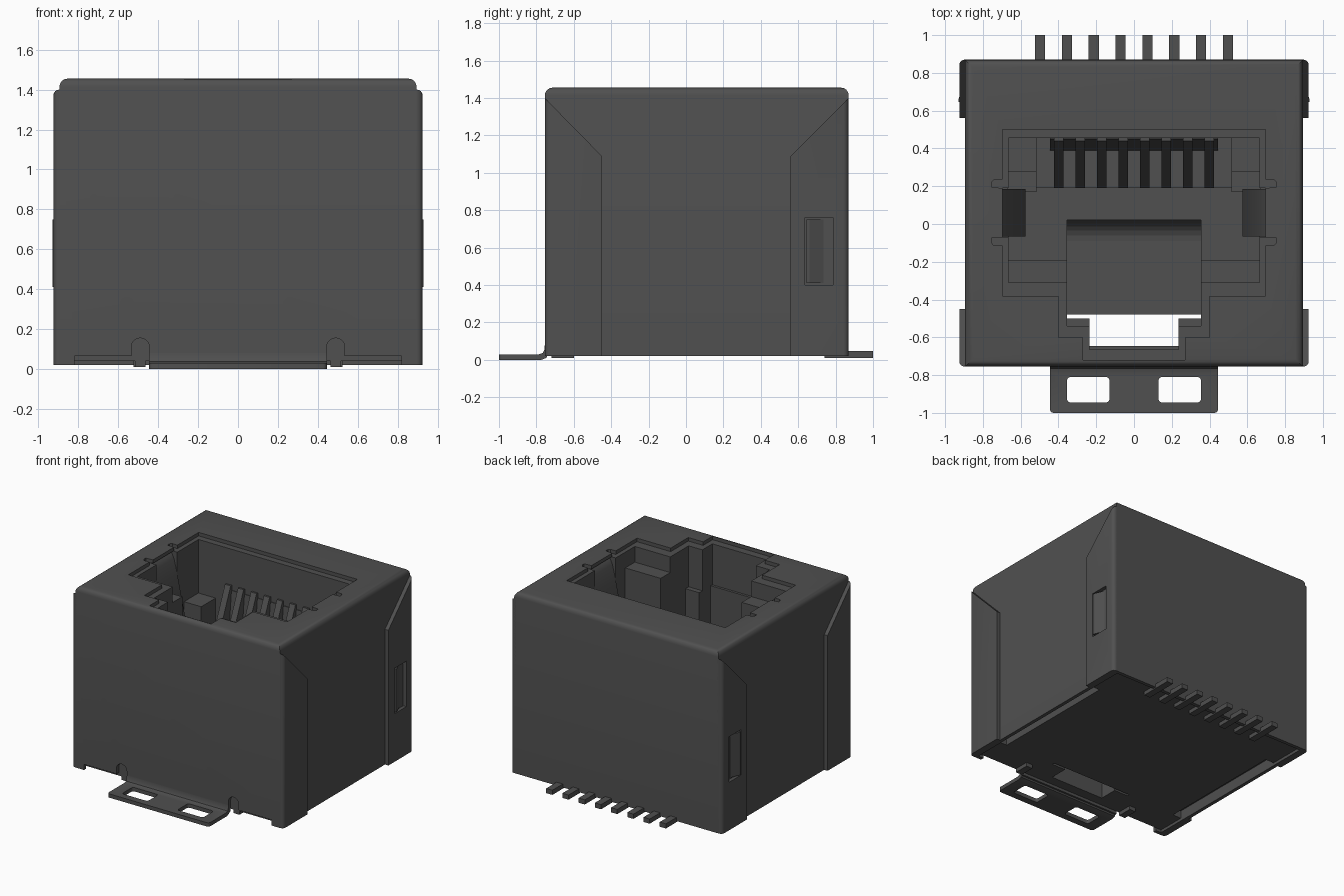
import bpy, bmesh, math
from mathutils import Vector

cube = bpy.data.objects.get("Cube")
if cube:
    bpy.data.objects.remove(cube, do_unlink=True)

mat = bpy.data.materials.new("dark grey")
mat.use_nodes = True
GREY = (0.08, 0.08, 0.08, 1)
mat.diffuse_color = GREY
mat.node_tree.nodes["Principled BSDF"].inputs["Base Color"].default_value = GREY


def prism(name, pts, lo, hi, axis="z"):
    """Extrude a 2D outline along an axis: z takes (x, y), x takes (y, z), y takes (x, z)."""
    place = {"z": lambda a, b, t: (a, b, t),
             "x": lambda a, b, t: (t, a, b),
             "y": lambda a, b, t: (a, t, b)}[axis]
    bm = bmesh.new()
    face = bm.faces.new([bm.verts.new(place(a, b, lo)) for a, b in pts])
    ext = bmesh.ops.extrude_face_region(bm, geom=[face])
    move = Vector(place(0, 0, hi - lo))
    bmesh.ops.translate(bm, vec=move, verts=[v for v in ext["geom"] if isinstance(v, bmesh.types.BMVert)])
    bmesh.ops.recalc_face_normals(bm, faces=bm.faces)
    me = bpy.data.meshes.new(name)
    bm.to_mesh(me)
    bm.free()
    me.materials.append(mat)
    ob = bpy.data.objects.new(name, me)
    bpy.context.collection.objects.link(ob)
    return ob


def box(name, x0, x1, y0, y1, z0, z1):
    return prism(name, [(x0, y0), (x1, y0), (x1, y1), (x0, y1)], z0, z1)


def both(half):
    """Complete a right-half outline by reflecting it in x."""
    return half + [(-x, y) for x, y in reversed(half)]


def cut(ob, *cutters):
    for c in cutters:
        m = ob.modifiers.new("cut", "BOOLEAN")
        m.operation, m.solver, m.object = "DIFFERENCE", "EXACT", c
        bpy.context.view_layer.objects.active = ob
        bpy.ops.object.modifier_apply(modifier=m.name)
        bpy.data.objects.remove(c, do_unlink=True)


def bevel(ob, width, rule, segments=4):
    """Round the edges whose two end points satisfy the rule."""
    bm = bmesh.new()
    bm.from_mesh(ob.data)
    edges = [e for e in bm.edges if rule(e.verts[0].co, e.verts[1].co)]
    bmesh.ops.bevel(bm, geom=edges, offset=width, segments=segments, profile=0.5, affect="EDGES")
    bm.to_mesh(ob.data)
    bm.free()


def smooth(ob):
    bpy.ops.object.select_all(action="DESELECT")
    ob.select_set(True)
    bpy.context.view_layer.objects.active = ob
    bpy.ops.object.shade_smooth_by_angle(angle=math.radians(35))


# Sheet metal shield: open-bottomed box with a stepped mouth in the top
shield = box("shield", -.895, .895, -.755, .87, .02, 1.455)
bevel(shield, .04, lambda a, b: a.z > 1.4 and b.z > 1.4)
mouth = both([(.695, .5), (.695, .235), (.74, .235), (.755, .22), (.755, .195), (.695, .19),
              (.695, -.07), (.755, -.075), (.755, -.10), (.74, -.115), (.695, -.115),
              (.695, -.38), (.4, -.38), (.4, -.6), (.27, -.6), (.27, -.72)])
cut(shield, box("hollow", -.867, .867, -.727, .842, -.1, 1.427),
    prism("mouth_cutter", mouth, 1.3, 1.6))
for s in (-1, 1):
    # Bottom edge reliefs beside the solder tab
    arch = [(s * .49 + .045 * math.cos(t * math.pi / 10), .11 + .045 * math.sin(t * math.pi / 10))
            for t in range(11)]
    arch += [(s * .49 - .045, -.1), (s * .49 + .045, -.1)]
    x0, x1 = sorted((s * .5, s * .82))
    cut(shield, prism("arch_cutter", arch, -.8, -.7, "y"),
        box("relief_cutter", x0, x1, -.8, -.7, -.1, .065))
smooth(shield)

# Folded corner flaps on both sides, and the latch windows in the rear pair
for s, side in ((1, "left"), (-1, "right")):
    a, b = sorted((s * .88, s * .925))
    for end, pts in (("front", [(-.755, .02), (-.45, .02), (-.45, 1.09), (-.755, 1.4)]),
                     ("rear", [(.87, .02), (.56, .02), (.56, 1.09), (.87, 1.4)])):
        flap = prism(f"{side}_{end}_flap", pts, a, b, "x")
        yc = pts[0][0]
        bevel(flap, .028, lambda p, q: all(abs(v.x) > .92 and abs(v.y - yc) < .001 for v in (p, q)))
        if end == "rear":
            w = sorted((s * .897, s * 1.0))
            cut(flap, box("window_cutter", w[0], w[1], .635, .785, .4, .76))
        smooth(flap)
    prism(f"{side}_latch", [(s * .89, .645), (s * .93, .645), (s * .93, .66), (s * .898, .735), (s * .89, .735)],
          .41, .75)

# Front solder tab, bent out of the front wall, with two slots
tab = prism("solder_tab", [(-.73, .08), (-.755, .08), (-.757, .055), (-.765, .037), (-.785, .03), (-1, .03),
                           (-1, 0), (-.775, 0), (-.748, .01), (-.733, .035)], -.445, .445, "x")
bevel(tab, .02, lambda a, b: a.y < -.99 and b.y < -.99 and abs(a.x - b.x) < .01, 3)
for s in (-1, 1):
    x0, x1 = sorted((s * .13, s * .355))
    slot = box("slot_cutter", x0, x1, -.945, -.81, -.1, .1)
    bevel(slot, .018, lambda a, b: abs(a.z - b.z) > .1, 3)
    cut(tab, slot)
smooth(tab)

# Plastic housing with the plug cavity
housing = box("housing", -.864, .864, -.724, .839, .04, 1.424)
upper = both([(.665, .455), (.665, -.31), (.355, -.31), (.355, -.54), (.235, -.54), (.235, -.665)])
lower = both([(.665, .455), (.665, -.19), (.355, -.19), (.355, -.5), (.235, -.5), (.235, -.645)])
cut(housing, prism("upper_cutter", upper, 1.3, 1.6),
    prism("latch_cutter", both([(.355, -.3), (.355, -.54), (.235, -.54), (.235, -.665)]), 1.1, 1.35),
    prism("lower_cutter", lower, .3, 1.4),
    prism("through_cutter", both([(.355, -.48), (.355, -.5), (.235, -.5), (.235, -.645)]), -.1, .5))
# Sunken floor curving up to the main floor
sunk = [(-.485, .4), (-.485, .14), (-.09, .14)]
sunk += [(-.09 + .11 * math.sin(t * math.pi / 12), .25 - .11 * math.cos(t * math.pi / 12)) for t in range(1, 7)]
cut(housing, prism("sunk_cutter", sunk + [(.02, .4)], -.354, .354, "x"))
for s in (-1, 1):
    x0, x1 = sorted((s * .6, s * .73))
    g0, g1 = sorted((s * .79, s * .9))
    cut(housing, box("spring_pocket", x0, x1, -.07, .19, .55, 1.6),
        box("edge_groove", g0, g1, -.5, .55, -.1, .1))

# Ledges, shield springs and bottom pegs on each side
for s, side in ((1, "left"), (-1, "right")):
    x0, x1 = sorted((s * .515, s * .67))
    box(f"{side}_low_ledge", x0, x1, .17, .28, .29, .8)
    box(f"{side}_high_ledge", x0, x1, .275, .46, .29, 1.0)
    outer = [(.75, 1.44), (.715, 1.42), (.69, 1.37), (.66, 1.25), (.575, .85), (.6, .65)]
    inner = [(x + .022, z - .012) for x, z in reversed(outer)]
    smooth(prism(f"{side}_spring", [(s * x, z) for x, z in outer + inner], -.065, .185, "y"))
    box(f"{side}_peg", s * .49 - .027, s * .49 + .027, -.72, -.6, .01, .06)

# Contact comb, sloped backing, eight contacts and eight solder pins
box("comb_base", -.516, .516, .19, .46, .29, .5)
prism("contact_backing", [(.385, .45), (.46, .45), (.46, 1.1), (.45, 1.1)], -.445, .445, "x")
for i in range(8):
    k = i - 3.5
    prism(f"contact_{i + 1}", [(.19, .3), (.46, .3), (.46, 1.14), (.44, 1.14), (.19, .56)],
          k * .1135 - .025, k * .1135 + .025, "x")
    box(f"solder_pin_{i + 1}", k * .142 - .027, k * .142 + .027, .74, 1.0, .01, .047)
